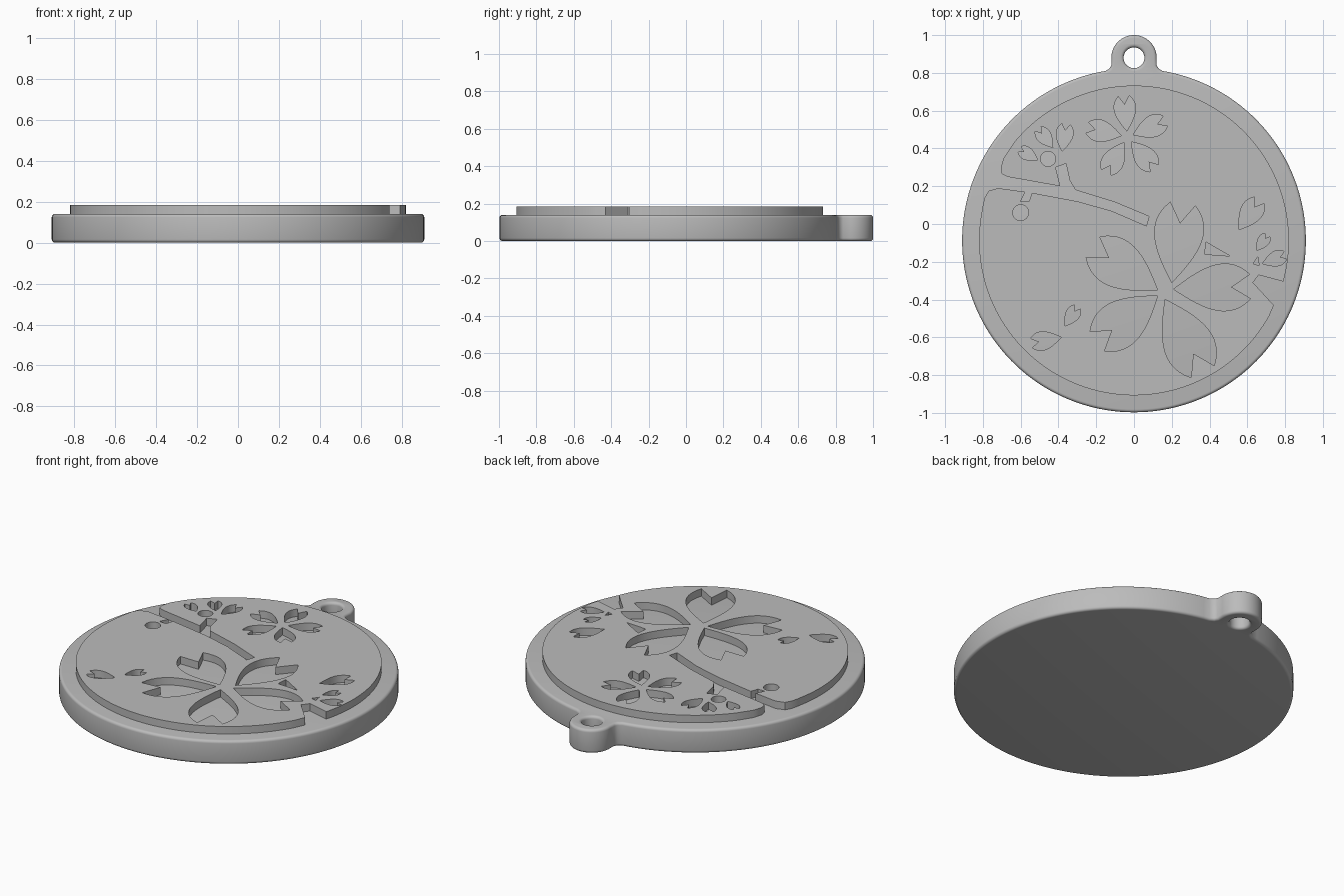
import bpy, bmesh
from math import cos, sin, radians
from mathutils import Vector

cube = bpy.data.objects.get("Cube")
if cube:
    bpy.data.objects.remove(cube, do_unlink=True)

CENTRE = Vector((0, -0.087))
DISC_RADIUS, PLATE_RADIUS = 0.91, 0.82
DISC_TOP, PLATE_TOP = 0.14, 0.184

grey = bpy.data.materials.new("plain grey")
grey.use_nodes = True
colour = (0.5, 0.5, 0.5, 1)
grey.diffuse_color = colour
grey.node_tree.nodes["Principled BSDF"].inputs["Base Color"].default_value = colour


def arc(centre, radius, start, end, steps):
    """Points along a circular arc, in degrees."""
    angles = [radians(start + (end - start) * i / steps) for i in range(steps + 1)]
    return [Vector(centre) + radius * Vector((cos(a), sin(a))) for a in angles]


def circle(centre, radius, steps=40):
    return arc(centre, radius, 0, 360, steps)[:-1]


def polar(length, degrees):
    return Vector((cos(radians(degrees)), sin(radians(degrees)))) * length


def petal(base, degrees, length, steps=14):
    """Pointed base, swelling sides and a notched tip."""
    p = [Vector(v) for v in ((0, 0), (0.3, 0.21), (0.68, 0.48), (1, 0.16))]
    side = []
    for i in range(steps + 1):
        t = i / steps
        s = 1 - t
        side.append(s**3 * p[0] + 3*s*s*t * p[1] + 3*s*t*t * p[2] + t**3 * p[3])
    mirrored = [Vector((v.x, -v.y)) for v in side[1:]]
    local = mirrored + [Vector((0.75, 0))] + side[:0:-1] + [side[0]]
    along, across = polar(length, degrees), polar(length, degrees + 90)
    return [Vector(base) + along * v.x + across * v.y for v in local]


def slab(name, loops, bottom, top, rounding=0):
    """Flat solid from an outline and its holes, with optional rounded edges."""
    curve = bpy.data.curves.new(name, "CURVE")
    curve.dimensions = "2D"
    curve.fill_mode = "BOTH"
    curve.extrude = (top - bottom) / 2 - rounding
    curve.bevel_depth = rounding
    curve.offset = -rounding
    curve.bevel_resolution = 3
    for loop in loops:
        spline = curve.splines.new("POLY")
        spline.points.add(len(loop) - 1)
        for point, v in zip(spline.points, loop):
            point.co = (v[0], v[1], 0, 1)
        spline.use_cyclic_u = True
    obj = bpy.data.objects.new(name, curve)
    bpy.context.collection.objects.link(obj)
    bpy.ops.object.select_all(action="DESELECT")
    obj.select_set(True)
    bpy.context.view_layer.objects.active = obj
    bpy.ops.object.convert(target="MESH")
    obj = bpy.context.view_layer.objects.active
    bm = bmesh.new()
    bm.from_mesh(obj.data)
    bmesh.ops.remove_doubles(bm, verts=bm.verts, dist=0.0002)
    bmesh.ops.recalc_face_normals(bm, faces=bm.faces)
    bmesh.ops.translate(bm, verts=bm.verts, vec=(0, 0, (top + bottom) / 2))
    bm.to_mesh(obj.data)
    bm.free()
    obj.data.materials.clear()
    obj.data.materials.append(grey)
    bpy.ops.object.shade_smooth_by_angle(angle=radians(30))
    return obj


# Base disc with hanging loop
loop_centre = (0, 0.88)
base = arc(CENTRE, DISC_RADIUS, 99.5, 440.5, 150)
base += [(0.13, 0.823), (0.12, 0.84)]
base += arc(loop_centre, 0.12, 0, 180, 36)
base += [(-0.12, 0.84), (-0.13, 0.823)]
slab("base_disc", [base, circle(loop_centre, 0.055)], 0, DISC_TOP, 0.016)

# Raised plate outline, interrupted by the rim notch and the branch channel
plate = arc(CENTRE, PLATE_RADIUS, 171, 330.6, 80)
plate += [(0.74, -0.43), (0.63, -0.31), (0.66, -0.27)]
plate += arc(CENTRE, PLATE_RADIUS, 344.6, 501, 80)
plate += [(-0.69, 0.35), (-0.705, 0.3), (-0.7, 0.265), (-0.67, 0.25)]   # upper bank
plate += [(-0.39, 0.2), (-0.415, 0.3), (-0.36, 0.32), (-0.34, 0.23), (-0.31, 0.18)]
plate += [(-0.1, 0.115), (0.08, 0.04), (0.065, -0.01)]                  # branch end
plate += [(-0.12, 0.07), (-0.3, 0.12), (-0.54, 0.165)]                  # lower bank
plate += [(-0.555, 0.12), (-0.6, 0.12), (-0.575, 0.17)]
plate += [(-0.72, 0.19), (-0.77, 0.175), (-0.79, 0.14), (-0.8, 0.1)]

# Large blossom
holes = [
    petal((0.2, -0.31), 82, 0.42),
    petal((0.125, -0.35), 146.5, 0.41),
    petal((0.125, -0.38), 217, 0.4),
    petal((0.165, -0.4), -62.5, 0.43),
    petal((0.21, -0.345), 2, 0.405),
]

# Small blossom
heart = Vector((-0.035, 0.46))
for k in range(5):
    turn = 95 + 72 * k
    holes.append(petal(heart + polar(0.033, turn), turn, 0.185))

# Half-open blossom on the branch, loose petals and rim bud
for spot, turn, length in (
    ((-0.38, 0.385), 82, 0.145), ((-0.43, 0.405), 128, 0.125), ((-0.51, 0.34), 150, 0.11),
    ((0.555, -0.03), 55, 0.19), ((-0.365, -0.54), 57, 0.12), ((-0.385, -0.6), 191, 0.16),
    ((0.65, -0.14), 55, 0.1), ((0.68, -0.21), 20, 0.13),
):
    holes.append(petal(spot, turn, length))

# Round buds and small leaf chips
holes += [circle((-0.455, 0.345), 0.04), circle((-0.6, 0.06), 0.042)]
holes.append([(0.38, -0.095), (0.51, -0.17), (0.375, -0.16)])
holes.append([(0.63, -0.21), (0.655, -0.175), (0.663, -0.22)])

slab("carved_plate", [plate] + holes, DISC_TOP, PLATE_TOP)
